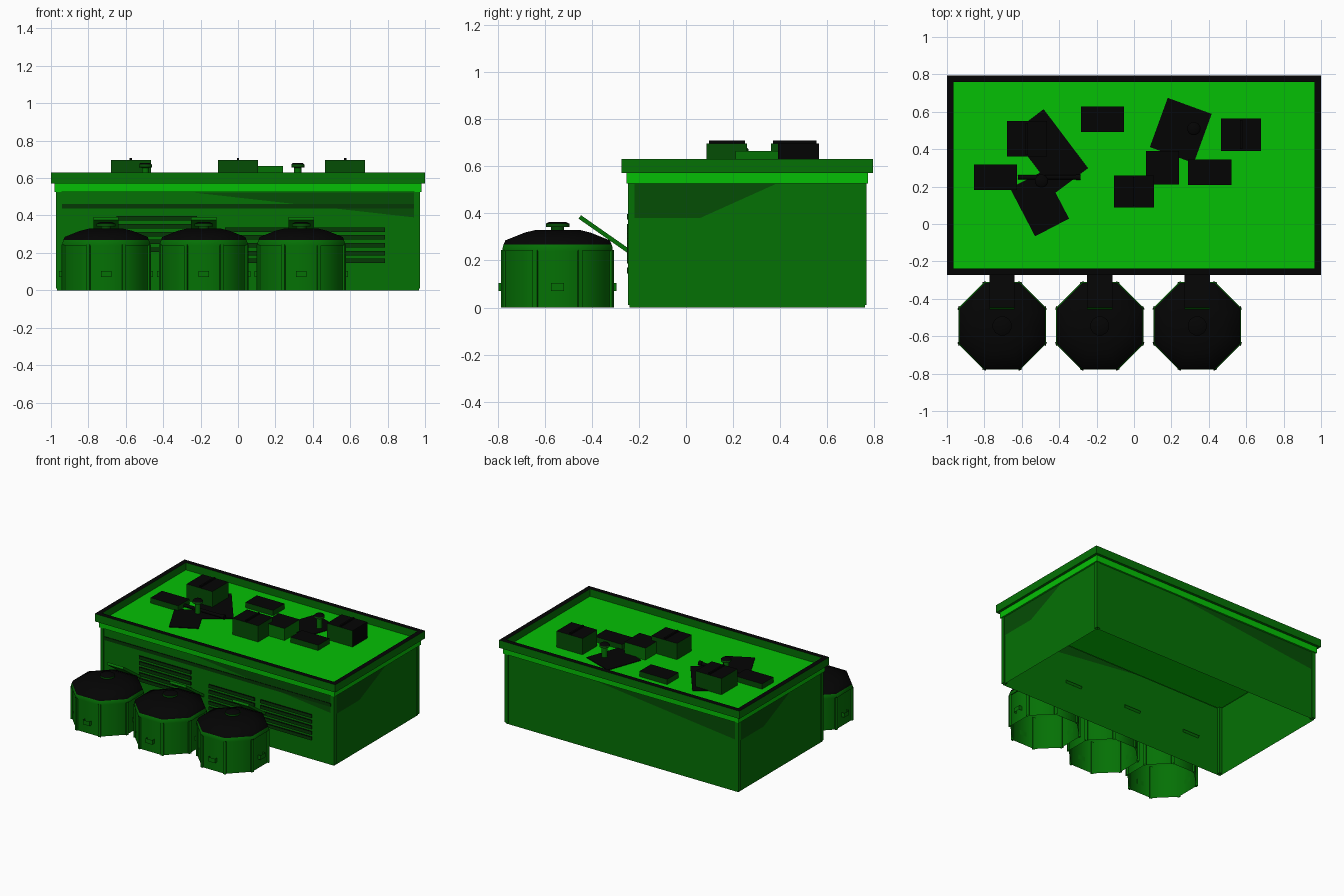
import bpy, math

if "Cube" in bpy.data.objects:
    bpy.data.objects.remove(bpy.data.objects["Cube"])

def mat(name, rgb):
    m = bpy.data.materials.new(name)
    m.diffuse_color = (*rgb, 1)
    m.use_nodes = True
    m.node_tree.nodes["Principled BSDF"].inputs["Base Color"].default_value = m.diffuse_color
    return m

MATS = [mat("wall green", (0.0015, 0.165, 0.0015)),
        mat("bright green", (0.0015, 0.53, 0.0015)),
        mat("black", (0.0012, 0.0012, 0.0012)),
        mat("dark green", (0.0015, 0.075, 0.0015)),
        mat("deep green", (0.0015, 0.04, 0.0015))]
WALL, BRIGHT, BLACK, DARK, DEEP = range(5)

def loft(name, rings, mats, cap=None, bottom=None, loc=(0, 0, 0), rot=(0, 0, 0)):
    """Skin a stack of counter-clockwise rings; one material per band."""
    n = len(rings[0])
    verts = [v for r in rings for v in r]
    faces, ids = [], []
    for k in range(len(rings) - 1):
        for i in range(n):
            j = (i + 1) % n
            faces.append((k*n + i, k*n + j, k*n + n + j, k*n + n + i))
            ids.append(mats[k % len(mats)])
    if cap is not None:
        faces.append(tuple(range(len(verts) - n, len(verts))))
        ids.append(cap)
    if bottom is not None:
        faces.append(tuple(reversed(range(n))))
        ids.append(bottom)
    me = bpy.data.meshes.new(name)
    me.from_pydata(verts, [], faces)
    for m in MATS:
        me.materials.append(m)
    for p, i in zip(me.polygons, ids):
        p.material_index = i
    ob = bpy.data.objects.new(name, me)
    ob.location, ob.rotation_euler = loc, rot
    bpy.context.collection.objects.link(ob)
    return ob

def rect(x0, x1, y0, y1, z):
    return [(x0, y0, z), (x1, y0, z), (x1, y1, z), (x0, y1, z)]

def box(name, x0, x1, y0, y1, z0, z1, side=WALL, top=BLACK, bottom=None, angle=0, tilt=0):
    hx, hy, hz = (x1 - x0)/2, (y1 - y0)/2, (z1 - z0)/2
    return loft(name, [rect(-hx, hx, -hy, hy, -hz), rect(-hx, hx, -hy, hy, hz)], [side],
                top, bottom, ((x0 + x1)/2, (y0 + y1)/2, (z0 + z1)/2), (tilt, 0, angle))

def ngon(r, z, n):
    return [(r*math.cos(2*math.pi*(i + .5)/n), r*math.sin(2*math.pi*(i + .5)/n), z)
            for i in range(n)]

def lathe(name, profile, n, mats, cap=BLACK, loc=(0, 0, 0), rot=(0, 0, 0), bottom=None, smooth=50):
    ob = loft(name, [ngon(r, z, n) for r, z in profile], mats, cap, bottom, loc, rot)
    bpy.ops.object.select_all(action='DESELECT')
    ob.select_set(True)
    bpy.context.view_layer.objects.active = ob
    bpy.ops.object.shade_smooth_by_angle(angle=math.radians(smooth))
    return ob

# Building shell: open base, bright band, parapet and sunken roof
shell = [(.033, 0), (.033, .526), (.02, .526), (.02, .572), (0, .572), (0, .63), (.035, .63), (.035, .575)]
loft("building_shell", [rect(-1 + i, 1 - i, -.273 + i, .793 - i, z) for i, z in shell],
     [WALL, BRIGHT, BRIGHT, WALL, WALL, BLACK, WALL], BRIGHT)
# Ceiling under the roof, facing down
loft("ceiling", [rect(-.967, .967, -.24, .76, .528)], [], None, BRIGHT)

# Dark wedges painted under the eaves, repeated by a half turn, on both wall faces
for s in (1, -1):
    turn = (0, 0, 0 if s == 1 else math.pi)
    for d in (-.0015, .0015):
        loft("front_wedge", [[(-.25, -.5 + d, .524), (.94, -.5 + d, .39), (.94, -.5 + d, .524)]], [],
             DARK, loc=(0, .26, 0), rot=turn)
        loft("side_wedge", [[(.967 + d, y - .26, z) for y, z in
                             ((-.22, .38), (.06, .38), (.38, .524), (-.22, .524))]], [],
             DARK, loc=(0, .26, 0), rot=turn)

# Corner posts
for sx in (-1, 1):
    for y in (-.2325, .752):
        x = sx*.959
        box("corner_post", x - .014, x + .014, y - .014, y + .014, .01, .526, bottom=WALL)

# Front wall strip and louvre groups
box("front_strip", -.94, .94, -.245, -.2405, .437, .462, DEEP, BLACK, DEEP)
for x0, x1, top in ((-.65, -.22, .385), (-.07, .31, .325), (.36, .785, .325)):
    for k in range(5):
        z = top - k*.042
        box("louvre_slat", x0, x1, -.25, -.2405, z - .012, z + .012, DEEP, BLACK, DEEP)

# Air conditioners with a thin bar on top
for x, y0, y1 in ((-.573, .36, .55), (0, .087, .26), (.573, .39, .565)):
    ac = box("air_conditioner", x - .107, x + .107, y0, y1, .575, .697, DARK)
    if x > .5:
        ac.data.polygons[1].material_index = BLACK   # dark grille on the right side
    box("air_conditioner_bar", x - .006, x + .006, y0 + .01, y1 - .01, .697, .708, BLACK)

# Medium duct box and low roof vents
box("duct_box", .065, .24, .21, .39, .575, .665)
for x, y in ((-.74, .25), (-.168, .56), (.405, .277)):
    box("low_vent", x - .115, x + .115, y - .068, y + .068, .575, .615, DARK)

# Flat roof patches: centre, size, angle
for x, y, w, l, a in ((-.452, .39, .22, .395, 37), (-.505, .11, .205, .29, 27.5), (.25, .5, .25, .28, -20)):
    box("roof_patch", x - w/2, x + w/2, y - l/2, y + l/2, .575, .58, BLACK, BLACK,
        angle=math.radians(a))

# Vent pipes with caps
for x, y in ((-.495, .23), (.32, .51)):
    lathe("vent_pipe", [(.02, .575), (.02, .655), (.036, .658), (.036, .672), (.028, .68)], 12,
          [WALL, WALL, DARK, BLACK], loc=(x, y, 0))

# Horizontal roof pipe
lathe("roof_pipe", [(.012, 0), (.012, .31), (.017, .31), (.017, .335)], 8, [BLACK], BLACK,
      (-.62, .25, .595), (0, math.pi/2, 0), BLACK)

# Octagonal tanks with ribs, lids, knobs and ramps to the wall
C8 = math.cos(math.pi/8)
for tx in (-.705, -.183, .338):
    ty = -.545
    lathe("tank", [(.228/C8, 0), (.228/C8, .24), (.234/C8, .24), (.234/C8, .252), (.229/C8, .268),
                   (.222/C8, .285), (.14/C8, .318), (.09/C8, .33)], 8,
          [WALL, WALL, WALL, WALL, BLACK, BLACK, BLACK], loc=(tx, ty, 0))
    lathe("lid_knob", [(.028, .325), (.028, .342), (.052, .342), (.052, .356), (.035, .364)], 12,
          [DARK, DARK, DARK, BLACK], loc=(tx, ty, 0))
    for i in range(8):
        a = math.pi*(i + .5)/4
        x, y = tx + .247*math.cos(a), ty + .247*math.sin(a)
        box("tank_rib", x - .008, x + .008, y - .01, y + .01, 0, .245, angle=a)
    # side handles, open on top
    for i in range(4):
        a = math.pi*i/2
        x, y = tx + .239*math.cos(a), ty + .239*math.sin(a)
        box("tank_handle", x - .012, x + .012, y - .028, y + .028, .07, .103, top=None, angle=a)
    box("ramp", tx - .067, tx + .067, -.475, -.208, .299, .317, bottom=WALL, tilt=-.61)
